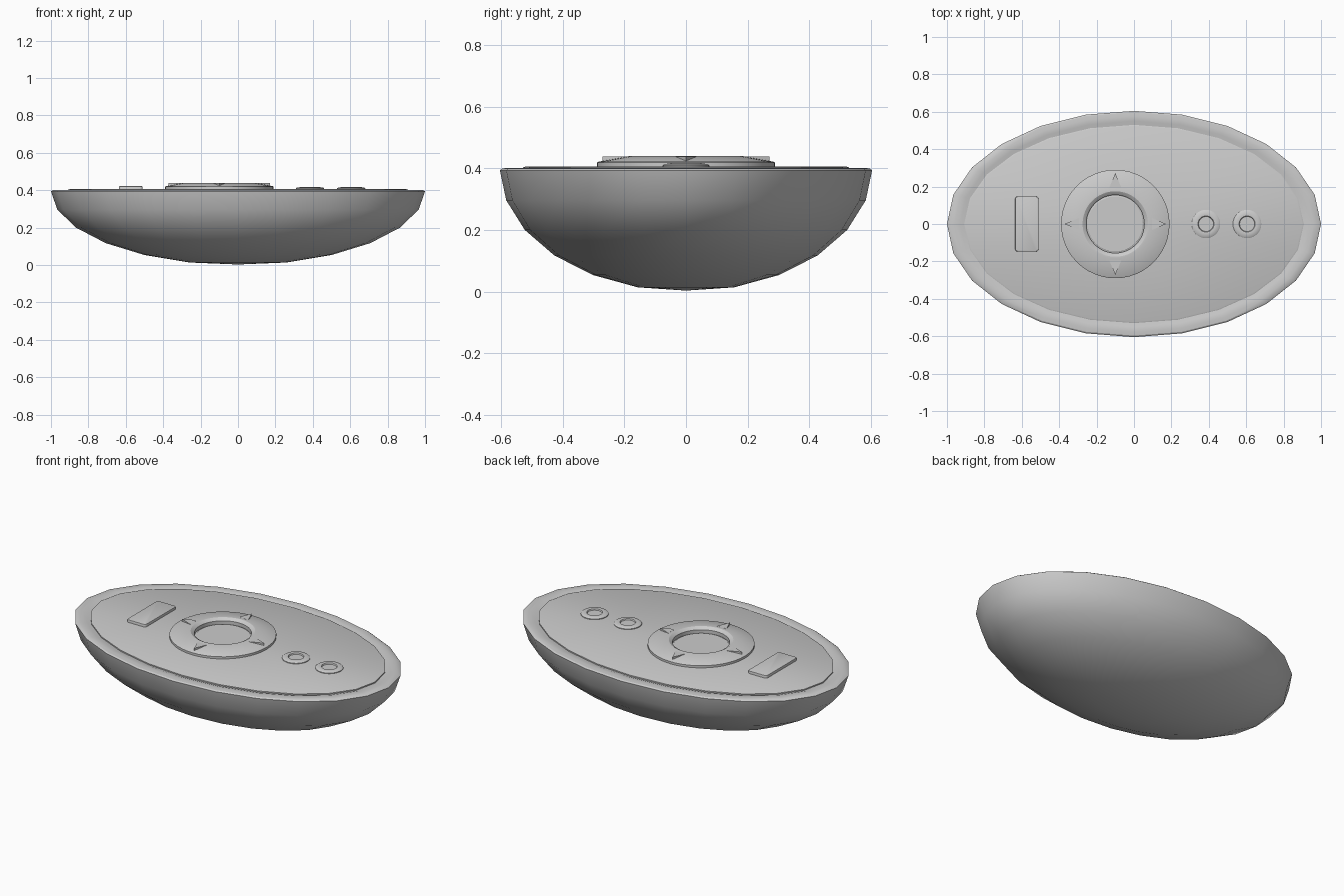
import bpy, bmesh, math
from mathutils import Vector

if "Cube" in bpy.data.objects:
    bpy.data.objects.remove(bpy.data.objects["Cube"])


def finish(bm, name, smooth=30):
    bmesh.ops.recalc_face_normals(bm, faces=bm.faces)
    me = bpy.data.meshes.new(name)
    bm.to_mesh(me)
    bm.free()
    ob = bpy.data.objects.new(name, me)
    bpy.context.collection.objects.link(ob)
    bpy.ops.object.select_all(action='DESELECT')
    ob.select_set(True)
    bpy.context.view_layer.objects.active = ob
    if smooth:
        bpy.ops.object.shade_smooth_by_angle(angle=math.radians(smooth))
    return ob


def lathe(name, profile, segs, center=(0, 0), closed=False):
    """Spin (rx, ry, z) points into elliptical rings; rx = 0 makes a pole."""
    bm = bmesh.new()
    rings = []
    for rx, ry, z in profile:
        n = 1 if rx == 0 else segs
        rings.append([bm.verts.new((center[0] + rx * math.cos(2 * math.pi * i / segs),
                                    center[1] + ry * math.sin(2 * math.pi * i / segs), z))
                      for i in range(n)])
    pairs = list(zip(rings, rings[1:]))
    if closed:
        pairs.append((rings[-1], rings[0]))
    for a, b in pairs:
        for i in range(segs):
            j = (i + 1) % segs
            if len(a) == 1:
                bm.faces.new((a[0], b[i], b[j]))
            elif len(b) == 1:
                bm.faces.new((a[i], a[j], b[0]))
            else:
                bm.faces.new((a[i], a[j], b[j], b[i]))
    return finish(bm, name)


def round_profile(points):
    return [(r, r, z) for r, z in points]


# Half-ellipsoid shell with a softened rim
RX, RY, H = 1.0, 0.605, 0.4
bowl = [(0, 0, 0.003)]
for k in range(5, -1, -1):
    a = math.radians(15 * k)
    bowl.append((RX * math.cos(a), RY * math.cos(a), H * (1 - math.sin(a)) - (0.006 if k == 0 else 0)))
bowl += [(0.99, 0.597, 0.4), (0.96, 0.577, 0.402), (0.93, 0.55, 0.401),
         (0.915, 0.536, 0.396), (0, 0, 0.396)]
lathe("shell", bowl, 24)

# Flat face plate set inside the rim
lathe("face_plate", [(0.908, 0.53, 0.394), (0.908, 0.53, 0.403), (0.90, 0.523, 0.406),
                     (0, 0, 0.406)], 24)

# Sloped direction ring and its recessed centre button
CX = -0.1
lathe("direction_ring", round_profile([
    (0.29, 0.40), (0.29, 0.419), (0.285, 0.422), (0.185, 0.44), (0.175, 0.44),
    (0.158, 0.43), (0.155, 0.427), (0.155, 0.40)]), 48, (CX, 0), True)
lathe("centre_button", round_profile([
    (0.15, 0.40), (0.15, 0.408), (0.147, 0.41), (0, 0.41)]), 48, (CX, 0))

# Four arrow wedges pointing outwards
for i, side in enumerate(("right", "back", "left", "front")):
    bm = bmesh.new()
    a = i * math.pi / 2
    out, across = Vector((math.cos(a), math.sin(a), 0)), Vector((-math.sin(a), math.cos(a), 0))
    loops = []
    for z in (0.415, 0.4385):
        loops.append([bm.verts.new(Vector((CX, 0, z)) + out * r + across * w)
                      for r, w in ((0.272, 0), (0.195, 0.032), (0.195, -0.032))])
    bm.faces.new(loops[0])
    bm.faces.new(loops[1])
    for k in range(3):
        m = (k + 1) % 3
        bm.faces.new((loops[0][k], loops[0][m], loops[1][m], loops[1][k]))
    finish(bm, "arrow_" + side, 0)

# Two small ring-shaped buttons with dished centres
for name, x in (("inner_round_button", 0.385), ("outer_round_button", 0.605)):
    lathe(name, round_profile([(0.076, 0.40), (0.076, 0.41), (0.07, 0.414), (0.05, 0.417),
                               (0.043, 0.416), (0.04, 0.409), (0, 0.409)]), 32, (x, 0))

# Rectangular button with rounded edges
bm = bmesh.new()
bmesh.ops.create_cube(bm, size=1)
for v in bm.verts:
    v.co = (-0.573 + v.co.x * 0.126, v.co.y * 0.294, 0.41 + v.co.z * 0.024)
upright = [e for e in bm.edges if abs(e.verts[0].co.z - e.verts[1].co.z) > 0.01]
bmesh.ops.bevel(bm, geom=upright, offset=0.015, segments=4, profile=0.5, affect='EDGES')
top = [e for e in bm.edges if all(v.co.z > 0.42 for v in e.verts)]
bmesh.ops.bevel(bm, geom=top, offset=0.004, segments=2, profile=0.5, affect='EDGES')
finish(bm, "rectangular_button")
